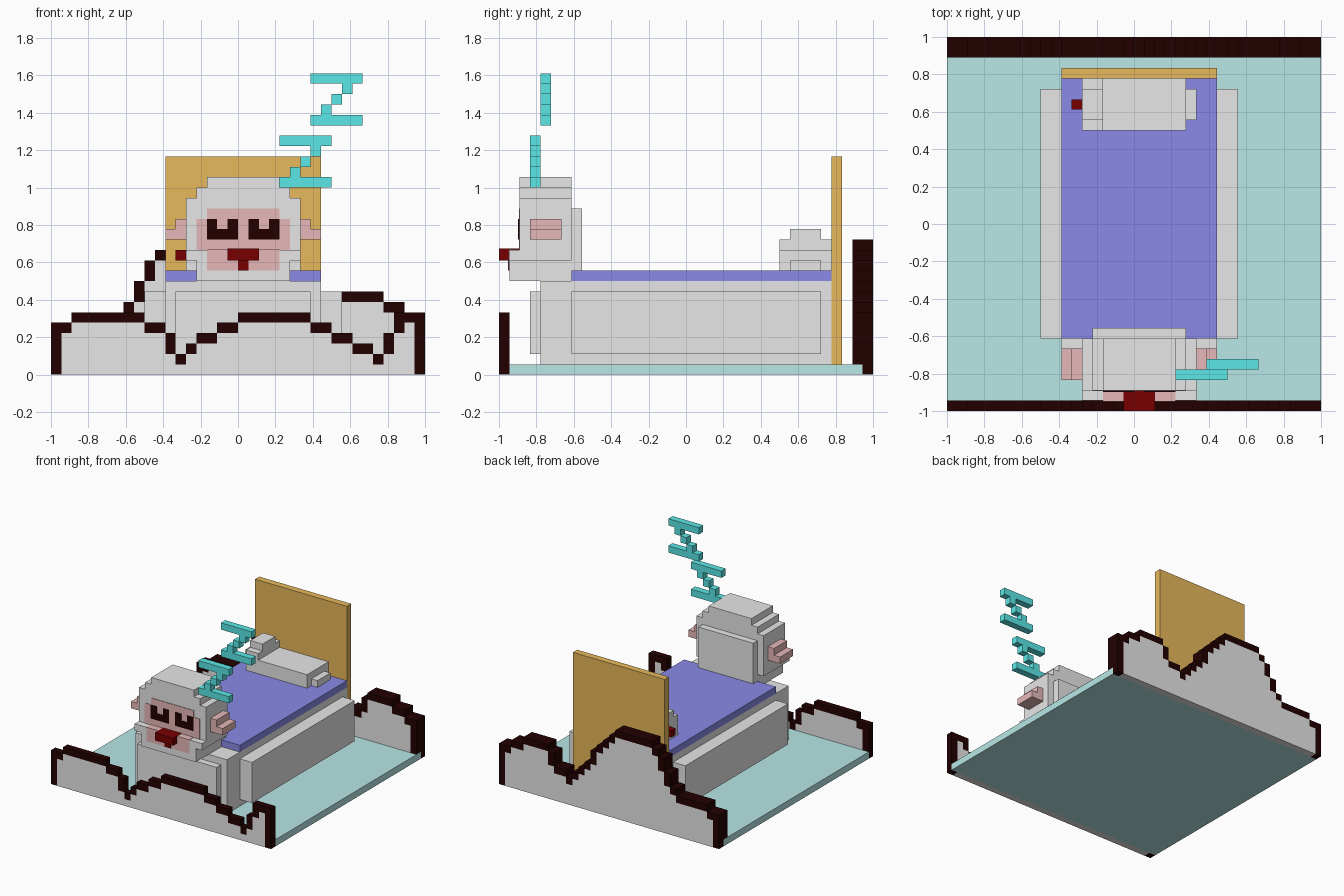
import bpy, bmesh

cube = bpy.data.objects.get("Cube")
if cube:
    bpy.data.objects.remove(cube, do_unlink=True)

U = 1 / 18  # one block


def material(name, hex_rgb):
    lin = []
    for i in (0, 2, 4):
        c = int(hex_rgb[i:i + 2], 16) / 255
        lin.append(c / 12.92 if c <= 0.04045 else ((c + 0.055) / 1.055) ** 2.4)
    col = (*lin, 1)
    m = bpy.data.materials.new(name)
    m.diffuse_color = col
    m.use_nodes = True
    m.node_tree.nodes["Principled BSDF"].inputs["Base Color"].default_value = col
    return m


WHITE = material("white", "FFFFFF")
AQUA = material("pale_aqua", "CCFFFF")
CYAN = material("bright_cyan", "66FFFF")
LILAC = material("lilac_blue", "9999FF")
WOOD = material("honey_wood", "FFCC66")
PINK = material("soft_pink", "FFCCCC")
RED = material("dark_red", "770000")
DARK = material("near_black", "220000")


def blocks(name, mat, boxes):
    """One object from boxes (x0, x1, y0, y1, z0, z1) given in block units."""
    bm = bmesh.new()
    for x0, x1, y0, y1, z0, z1 in boxes:
        vs = bmesh.ops.create_cube(bm, size=1)["verts"]
        for v in vs:
            v.co.x = (x1 if v.co.x > 0 else x0) * U
            v.co.y = (y1 if v.co.y > 0 else y0) * U
            v.co.z = (z1 if v.co.z > 0 else z0) * U
    me = bpy.data.meshes.new(name)
    bm.to_mesh(me)
    bm.free()
    me.materials.append(mat)
    ob = bpy.data.objects.new(name, me)
    bpy.context.collection.objects.link(ob)
    return ob


def hill_wall(name, tops, layers):
    """Stepped wall with a dark one-block outline; layers are (y0, y1, base)."""
    n = len(tops)
    lows = []
    for i, h in enumerate(tops):
        near = [tops[j] if 0 <= j < n else 0 for j in (i - 1, i + 1)]
        lows.append(min(h - 1, *near))
    rim, fill = [], []
    start = 0
    for i in range(1, n + 1):
        if i < n and (lows[i], tops[i]) == (lows[start], tops[start]):
            continue
        x0, x1, lo, hi = start - 18, i - 18, lows[start], tops[start]
        for y0, y1, base in layers:
            rim.append((x0, x1, y0, y1, max(lo, base), hi))
            if lo > base:
                fill.append((x0, x1, y0, y1, base, lo))
        start = i
    blocks(name + "_outline", DARK, rim)
    blocks(name + "_fill", WHITE, fill)


# Floor and the two hilly end walls
blocks("floor", AQUA, [(-18, 18, -17, 17, 0, 1)])
hill_wall("front_wall",
          [5, 5] + [6] * 7 + [5, 5, 4, 2, 3, 4, 4, 5, 5]
          + [6] * 7 + [5, 5, 4, 4, 3, 3, 2, 4, 6, 6, 6],
          [(-18, -17, 0)])
hill_wall("back_wall",
          [5, 5] + [6] * 5 + [7, 9, 11, 12] + [13] * 6 + [12, 11, 10, 9, 7, 6, 5, 4, 5, 5, 7]
          + [8] * 4 + [7, 7, 6, 6],
          [(16, 17, 1), (17, 18, 0)])

# Bed
blocks("bed_base", WHITE, [(-7, 8, -14, 14, 1, 9)])
blocks("bed_side_panels", WHITE, [(-9, -7, -11, 13, 2, 8), (8, 10, -11, 13, 2, 8)])
blocks("bed_foot_panel", WHITE, [(-6, 7, -15, -14, 2, 8)])
blocks("blanket", LILAC, [(-7, 8, -11, 14, 9, 10)])
blocks("headboard", WOOD, [(-7, 8, 14, 15, 1, 21)])

# Pillow with its small knob
blocks("pillow", WHITE, [(-5, 5, 9, 14, 10, 12), (-5, -3, 9, 14, 12, 13),
                         (-5, -3, 10, 13, 13, 14), (5, 6, 10, 13, 10, 11)])
blocks("pillow_knob", RED, [(-6, -5, 11, 12, 11, 12)])

# Head, stepped in at the crown and chin
blocks("head", WHITE, [(-4, 5, -16, -11, 9, 11), (-5, 6, -16, -11, 11, 17),
                       (-4, 5, -16, -11, 17, 18), (-3, 4, -16, -11, 18, 19)])
blocks("head_back", WHITE, [(-4, 5, -11, -10, 10, 16)])
blocks("jaw", WHITE, [(-5, 6, -17, -16, 11, 12), (-4, 5, -17, -16, 9, 11)])

# Ears, mirrored about the head's centre at x = 0.5 blocks
for side, s in (("left", 1), ("right", -1)):
    boxes = []
    for a, b, top in ((5.5, 6.5, 15), (6.5, 7.5, 14)):
        x0, x1 = sorted((0.5 + s * a, 0.5 + s * b))
        boxes.append((x0, x1, -15, -12, 13, top))
    blocks(side + "_ear", PINK, boxes)

# Face: thin colour plates
blocks("face_patch", PINK, [(-4, 5, -16.08, -16, 12, 15), (-3, 4, -16.08, -16, 15, 16)])
blocks("muzzle_patch", PINK, [(-3, 4, -17.08, -17, 10, 12.06), (-3, 4, -17, -16.08, 12, 12.06)])
for side, x in (("right", -3), ("left", 1)):
    blocks(side + "_eye", DARK, [(x, x + 3, -16.15, -16, 13, 14),
                                 (x, x + 1, -16.15, -16, 14, 15),
                                 (x + 2, x + 3, -16.15, -16, 14, 15)])
blocks("nose", RED, [(-1, 2, -18, -17, 11, 12.12), (-1, 2, -17, -16, 12, 12.12)])
blocks("mouth", RED, [(0, 1, -17.15, -17, 10, 11)])

# Floating zigzag sleep marks
for name, x, y, z in (("lower_sleep_mark", 4, -15, 18), ("upper_sleep_mark", 7, -14, 24)):
    boxes = [(x, x + 5, y, y + 1, z + k, z + k + 1) for k in (0, 4)]
    boxes += [(x + k, x + k + 1, y, y + 1, z + k, z + k + 1) for k in (1, 2, 3)]
    blocks(name, CYAN, boxes)
